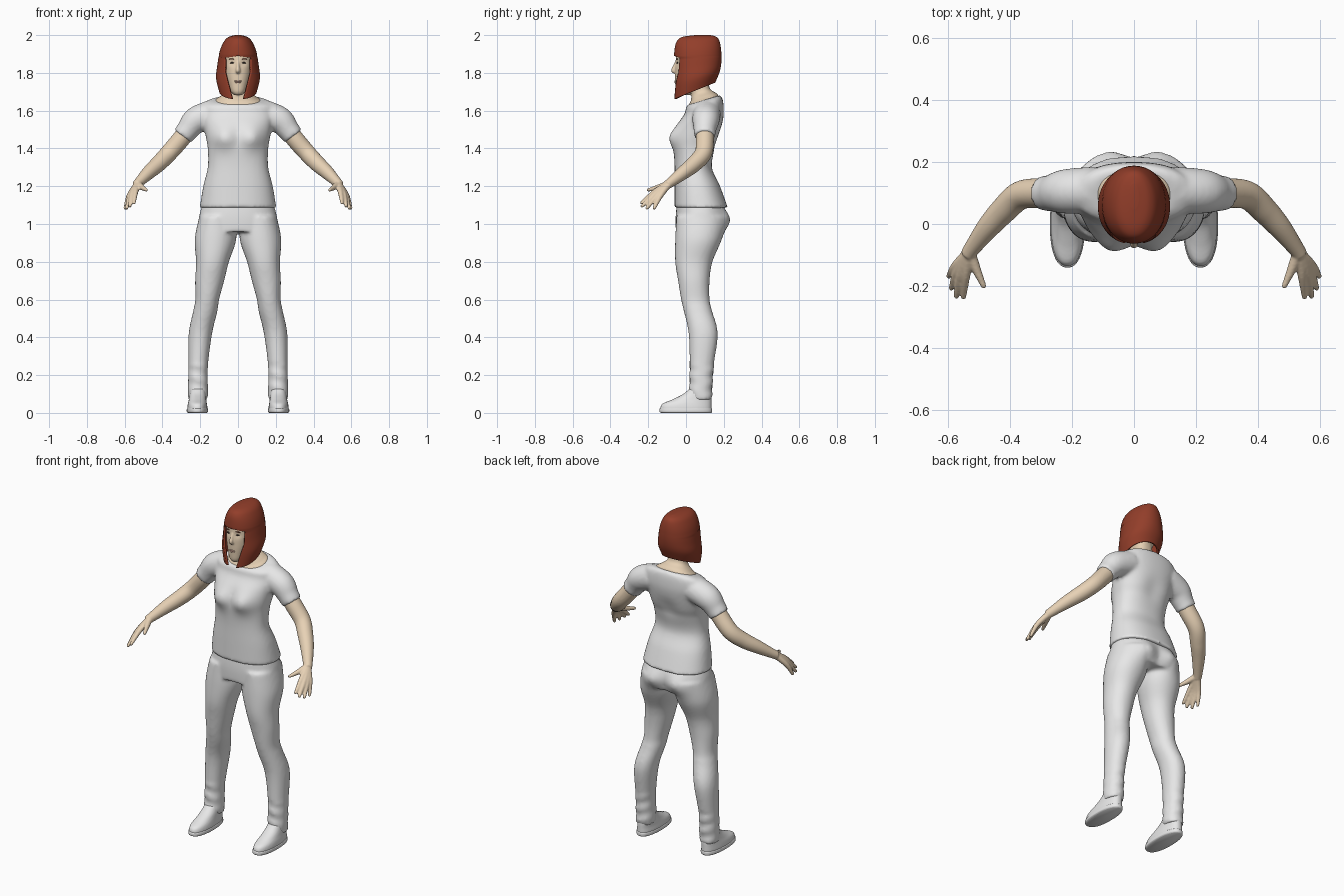
import bpy, bmesh
from math import sin, cos, pi, exp, asin
from mathutils import Vector, Matrix

if "Cube" in bpy.data.objects:
    bpy.data.objects.remove(bpy.data.objects["Cube"])


def material(name, *rgb):
    mat = bpy.data.materials.new(name)
    mat.use_nodes = True
    mat.diffuse_color = (*rgb, 1)
    mat.node_tree.nodes["Principled BSDF"].inputs["Base Color"].default_value = (*rgb, 1)
    return mat


cloth = material("grey cloth", .8, .8, .8)
skin = material("skin", .9, .72, .52)
red_hair = material("red brown hair", .29, .048, .023)
brow_brown = material("brow brown", .2, .06, .035)
eye_dark = material("dark eye", .05, .035, .03)
lip_pink = material("muted lip", .68, .42, .33)


def spline(rows, steps=8):
    """Smooth curve through rows of any width."""
    out = []
    last = len(rows) - 1
    for i in range(last):
        quad = zip(rows[max(i - 1, 0)], rows[i], rows[i + 1], rows[min(i + 2, last)])
        quad = list(quad)
        for k in range(steps):
            t = k / steps
            out.append([b + .5 * t * (c - a + t * (2 * a - 5 * b + 4 * c - d
                        + t * (3 * (b - c) + d - a))) for a, b, c, d in quad])
    out.append(list(rows[-1]))
    return out


def stitch(bm, rings, closed=True, caps=(True, True)):
    rings = [[bm.verts.new(co) for co in ring] for ring in rings]
    count = len(rings[0])
    for low, high in zip(rings, rings[1:]):
        for i in range(count if closed else count - 1):
            j = (i + 1) % count
            bm.faces.new((low[i], low[j], high[j], high[i]))
    for ring, wanted in zip((rings[0], rings[-1]), caps):
        if wanted:
            bm.faces.new(ring)


def same(co):
    return co


def loft(bm, rows, side=1, shape=same, power=2.3, sides=64, opening=None):
    """Level rings from rows of height, x, half width, front y, back y."""
    rings = []
    for z, x, w, front, back in spline(rows):
        start = opening(z, w, power) if opening else 0
        ring = []
        for i in range(sides):
            share = i / (sides - 1) if opening else i / sides
            a = start + (2 * pi - 2 * start) * share
            px, py = [abs(v) ** (2 / power) * (1 if v > 0 else -1) for v in (sin(a), cos(a))]
            ring.append(shape(Vector((side * x + w * px,
                                      (front + back) / 2 - (back - front) / 2 * py, z))))
        rings.append(ring)
    stitch(bm, rings, not opening, (True, not opening))


def tube(bm, rows, side=1, sides=20):
    """Round limb from rows of x, y, z, radius."""
    path = [(Vector((side * x, y, z)), r) for x, y, z, r in spline(rows)]
    rings = []
    for i, (co, r) in enumerate(path):
        ahead = path[min(i + 1, len(path) - 1)][0] - path[max(i - 1, 0)][0]
        turn = ahead.to_track_quat('Z', 'Y').to_matrix()
        rings.append([co + turn @ Vector((r * cos(2 * pi * k / sides),
                                          r * sin(2 * pi * k / sides), 0))
                      for k in range(sides)])
    stitch(bm, rings)


def ball(bm, centre, size):
    bmesh.ops.create_uvsphere(bm, u_segments=20, v_segments=12, radius=1,
                              matrix=Matrix.LocRotScale(Vector(centre), None, Vector(size)))


def finish(name, bm, mat, voxel=0, relax=4):
    """Make the object; a voxel size fuses its overlapping pieces into one skin."""
    bmesh.ops.recalc_face_normals(bm, faces=bm.faces)
    mesh = bpy.data.meshes.new(name)
    bm.to_mesh(mesh)
    bm.free()
    mesh.materials.append(mat)
    obj = bpy.data.objects.new(name, mesh)
    bpy.context.collection.objects.link(obj)
    if voxel:
        fuse = obj.modifiers.new("Fuse", 'REMESH')
        fuse.mode = 'VOXEL'
        fuse.voxel_size = voxel
        fuse.use_smooth_shade = True
        soft = obj.modifiers.new("Soften", 'SMOOTH')
        soft.factor = .5
        soft.iterations = relax
    else:
        bpy.ops.object.select_all(action='DESELECT')
        bpy.context.view_layer.objects.active = obj
        obj.select_set(True)
        bpy.ops.object.shade_smooth_by_angle(angle=.8)
        obj.select_set(False)
    return obj


def bump(co, x, z, spread, height):
    return height * exp(-((abs(co.x) - x) ** 2 + (co.z - z) ** 2) / spread ** 2)


def neckline(co):
    """Tip the collar down toward the front."""
    co.z += (co.y - .09) * .3 * min(max((co.z - 1.6) / .05, 0), 1)
    return co


# Shirt: torso with bust, plus short sleeves
def shirt_shape(co):
    if co.y < .04:
        co.y -= bump(co, .075, 1.46, .06, .036)
    elif co.y > .1:
        co.y -= bump(co, 0, 1.45, .06, .012)
    return neckline(co)


bm = bmesh.new()
loft(bm, [(1.085, 0, .203, -.06, .222), (1.2, 0, .184, -.06, .18), (1.3, 0, .16, -.06, .137),
          (1.4, 0, .16, -.064, .155), (1.46, 0, .17, -.06, .177), (1.53, 0, .182, -.04, .193),
          (1.59, 0, .192, -.005, .2), (1.635, 0, .183, 0, .195), (1.655, 0, .135, .008, .178)],
     shape=shirt_shape)
for side in (-1, 1):
    tube(bm, [(.13, .11, 1.585, .075), (.22, .105, 1.55, .072), (.265, .1, 1.5, .06),
              (.293, .099, 1.464, .056)], side, 32)
finish("shirt", bm, cloth, .01, 5)


# Trousers: hips with seat, plus two legs
def trouser_shape(co):
    if co.y > .08:
        co.y += bump(co, .085, 1.015, .06, .032)
    if co.z < .27:
        co.y += .004 * sin(co.z * 90 + co.x * 25)
    return co


bm = bmesh.new()
loft(bm, [(1.15, 0, .17, -.04, .16), (1.09, 0, .193, -.05, .198), (1.03, 0, .207, -.055, .21),
          (.96, 0, .212, -.054, .195)], shape=trouser_shape)
for side in (-1, 1):
    loft(bm, [(1.04, .11, .095, -.05, .2), (.92, .119, .11, -.057, .188), (.8, .135, .087, -.057, .14),
              (.7, .15, .077, -.042, .125), (.6, .163, .063, -.026, .125), (.54, .173, .064, -.012, .138),
              (.42, .199, .062, .014, .168), (.25, .211, .052, .02, .147), (.11, .212, .053, .018, .138),
              (.07, .213, .052, .03, .136)], side, trouser_shape, 2.1, 40)
finish("trousers", bm, cloth, .01, 5)

# Shoes and soles
for side, word in ((-1, "right"), (1, "left")):
    bm = bmesh.new()
    loft(bm, [(.012, .215, .053, -.136, .135), (.03, .215, .053, -.135, .135),
              (.05, .215, .05, -.122, .135), (.072, .214, .046, -.07, .135),
              (.1, .213, .043, -.015, .132), (.13, .213, .04, .02, .125)], side)
    finish(word + "_shoe", bm, cloth, .006, 3)
    bm = bmesh.new()
    loft(bm, [(0, .215, .05, -.132, .133), (.006, .215, .056, -.14, .138),
              (.02, .215, .056, -.14, .138), (.024, .215, .053, -.136, .135)], side)
    finish(word + "_sole", bm, cloth)

# Arms with hands, each finger running from the wrist over its knuckle to the tip
wrist = (.53, -.09, 1.213, .019)
fingers = [((.542, -.165, 1.17), (.55, -.235, 1.112)), ((.559, -.162, 1.16), (.573, -.232, 1.095)),
           ((.57, -.151, 1.152), (.589, -.207, 1.084)), ((.576, -.135, 1.15), (.597, -.168, 1.084)),
           ((.507, -.15, 1.193), (.485, -.2, 1.18))]
for side, word in ((-1, "right"), (1, "left")):
    bm = bmesh.new()
    tube(bm, [(.24, .1, 1.53, .046), (.3, .1, 1.452, .048), (.367, .092, 1.375, .046),
              (.42, .045, 1.32, .043), (.47, -.01, 1.275, .037), (.52, -.075, 1.225, .027),
              (.537, -.1, 1.207, .024)], side, 28)
    for knuckle, tip in fingers:
        tube(bm, [wrist, (*knuckle, .0145), (*tip, .009)], side, 14)
        ball(bm, (side * tip[0], tip[1], tip[2]), (.009, .009, .009))
    finish(word + "_arm", bm, skin, .005, 3)


# Head, neck and nose
def face_shape(co):
    if co.y < 0:
        co.y += bump(co, .031, 1.853, .016, .006)
    return co


bm = bmesh.new()
loft(bm, [(1.682, 0, .02, -.042, .02), (1.7, 0, .037, -.054, .04), (1.74, 0, .056, -.057, .1),
          (1.79, 0, .072, -.058, .14), (1.85, 0, .08, -.056, .163), (1.91, 0, .078, -.046, .163),
          (1.96, 0, .05, -.015, .13), (1.975, 0, .02, .02, .1)], shape=face_shape)
loft(bm, [(1.58, 0, .115, .03, .165), (1.645, 0, .122, .014, .173), (1.67, 0, .095, .025, .162),
          (1.7, 0, .06, .029, .13), (1.74, 0, .052, .03, .12), (1.79, 0, .05, .03, .12)],
     shape=neckline)
tube(bm, [(0, -.05, 1.86, .007), (0, -.06, 1.838, .008), (0, -.067, 1.813, .012),
          (0, -.05, 1.803, .01)])
finish("head_and_neck", bm, skin, .0045, 3)

# Eyes, brows and lips
for name, mat, z, y, size in (("eyes", eye_dark, 1.853, -.046, (.012, .005, .004)),
                              ("brows", brow_brown, 1.873, -.046, (.018, .006, .003))):
    bm = bmesh.new()
    for side in (-1, 1):
        ball(bm, (side * .031, y, z), size)
    finish(name, bm, mat)
bm = bmesh.new()
ball(bm, (0, -.055, 1.757), (.02, .007, .004))
ball(bm, (0, -.055, 1.75), (.016, .007, .005))
finish("lips", bm, lip_pink)


# Bob haircut: shell with fringe, open at the face and cut higher at the nape
def face_opening(z, w, power):
    if z > 1.885:
        return 0
    gap = .07 - .04 * min(max((1.8 - z) / .14, 0), 1)
    return asin((gap / w) ** (power / 2))


def hair_shape(co):
    co.z += .4 * (co.y + .066) * min(max((1.9 - co.z) / .24, 0), 1)
    return co


bm = bmesh.new()
loft(bm, [(2, 0, .015, .05, .13), (1.99, 0, .05, -.02, .162), (1.965, 0, .075, -.05, .178),
          (1.91, 0, .098, -.062, .187), (1.82, 0, .11, -.064, .187), (1.74, 0, .116, -.066, .178),
          (1.66, 0, .1, -.066, .155)], shape=hair_shape, power=2.1, sides=80, opening=face_opening)
bmesh.ops.remove_doubles(bm, verts=bm.verts, dist=.0002)
hair = finish("hair", bm, red_hair)
shell = hair.modifiers.new("Thickness", 'SOLIDIFY')
shell.thickness = .012
shell.offset = -1
